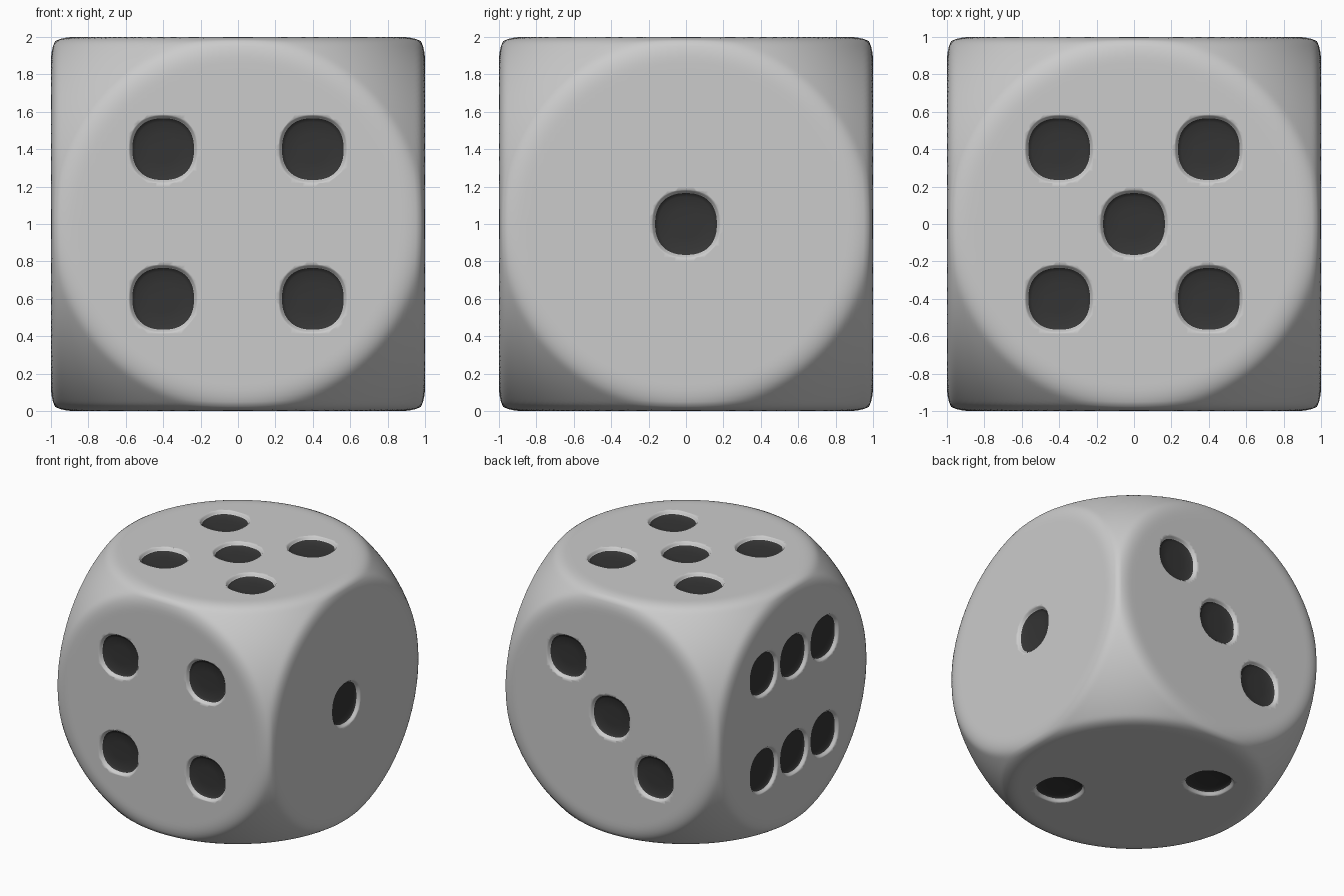
import bpy, bmesh, math
from mathutils import Vector

if "Cube" in bpy.data.objects:
    bpy.data.objects.remove(bpy.data.objects["Cube"])

R, BLEND, CENTRE = 1.387, 0.06, Vector((0, 0, 1))
dark = bpy.data.materials.new("dark_pip")
dark.diffuse_color = (0.035, 0.035, 0.035, 1)
dark.use_nodes = True
dark.node_tree.nodes["Principled BSDF"].inputs["Base Color"].default_value = dark.diffuse_color


def make_object(name, bm):
    mesh = bpy.data.meshes.new(name)
    bm.to_mesh(mesh)
    bm.free()
    mesh.materials.append(None)   # plain body
    mesh.materials.append(dark)   # pip floors
    ob = bpy.data.objects.new(name, mesh)
    bpy.context.collection.objects.link(ob)
    return ob


# Body: dense cube shaped into a soft blend of cube and sphere
bm = bmesh.new()
bmesh.ops.create_cube(bm, size=2)
bmesh.ops.subdivide_edges(bm, edges=bm.edges[:], cuts=79, use_grid_fill=True)
for v in bm.verts:
    d = Vector([math.tan(c * math.pi / 4) for c in v.co])
    cube = d.length / max(abs(c) for c in d)
    h = max(BLEND - abs(cube - R), 0) / BLEND
    v.co = CENTRE + d.normalized() * (min(cube, R) - h * h * BLEND / 4)
body = make_object("die_body", bm)

# Pip cutter: squarish dish, (radius, depth) rings; grey lip then dark floor
RINGS = [(0.192, -0.03), (0.186, -0.004), (0.178, 0.005), (0.170, 0.014),
         (0.165, 0.025), (0.145, 0.034), (0.08, 0.038)]
SEGS = 48


def add_pip(bm, n, u, v, a, b):
    loops = []
    for r, depth in RINGS:
        loop = []
        for i in range(SEGS):
            t = 2 * math.pi * i / SEGS
            c, s = math.cos(t), math.sin(t)
            q = r / (abs(c) ** 2.35 + abs(s) ** 2.35) ** (1 / 2.35)
            loop.append(bm.verts.new(CENTRE + n * (1 - depth)
                                     + u * (a + q * c) + v * (b + q * s)))
        loops.append(loop)
    bm.faces.new(loops[0])
    for k in range(len(loops) - 1):
        for i in range(SEGS):
            j = (i + 1) % SEGS
            f = bm.faces.new((loops[k][i], loops[k][j],
                              loops[k + 1][j], loops[k + 1][i]))
            f.material_index = 1 if k >= 4 else 0
    bm.faces.new(loops[-1]).material_index = 1


X, Y, Z = Vector((1, 0, 0)), Vector((0, 1, 0)), Vector((0, 0, 1))
four = [(a, b) for a in (-1, 1) for b in (-1, 1)]
FACES = [
    (-Y, X, Z, four),                                      # front
    (X, Y, Z, [(0, 0)]),                                   # right
    (Z, X, Y, four + [(0, 0)]),                            # top
    (Y, X, Z, [(1, 1), (0, 0), (-1, -1)]),                 # back
    (-X, Y, Z, [(a, b) for a in (-1, 0, 1) for b in (-1, 1)]),  # left
    (-Z, X, Y, [(1, -1), (-1, 1)]),                        # bottom
]
bm = bmesh.new()
for n, u, v, spots in FACES:
    for a, b in spots:
        add_pip(bm, n, u, v, 0.4 * a, 0.4 * b)
bmesh.ops.recalc_face_normals(bm, faces=bm.faces[:])
cutter = make_object("pip_cutter", bm)
cutter.hide_render = True

# Sink the pips, then smooth the surface
mod = body.modifiers.new("pips", 'BOOLEAN')
mod.operation = 'DIFFERENCE'
mod.solver = 'EXACT'
mod.object = cutter
bpy.context.view_layer.objects.active = body
body.select_set(True)
bpy.ops.object.modifier_apply(modifier=mod.name)
bpy.data.objects.remove(cutter)
bpy.ops.object.shade_smooth_by_angle(angle=math.radians(50))
